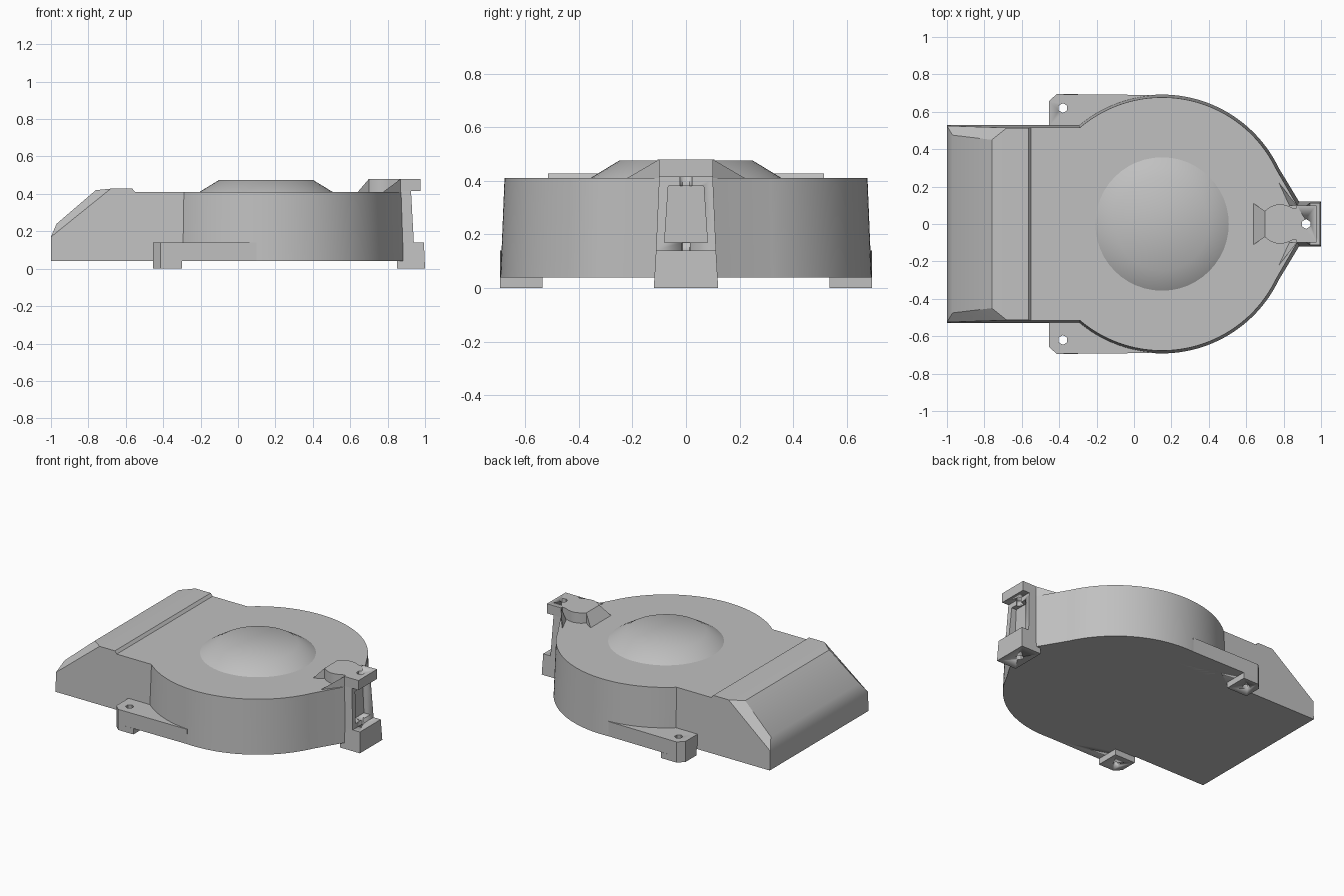
import bpy, bmesh
from math import sin, cos, pi, sqrt, radians, atan2

cube = bpy.data.objects.get("Cube")
if cube:
    bpy.data.objects.remove(cube, do_unlink=True)

grey = bpy.data.materials.new("plain grey")
grey.use_nodes = True
COLOUR = (0.53, 0.53, 0.53, 1)
grey.diffuse_color = COLOUR
grey.node_tree.nodes["Principled BSDF"].inputs["Base Color"].default_value = COLOUR

CX = 0.15            # centre of the round housing
FLOOR, DECK = 0.04, 0.41


def finish(name, bm, angle=30):
    bmesh.ops.recalc_face_normals(bm, faces=bm.faces[:])
    mesh = bpy.data.meshes.new(name)
    bm.to_mesh(mesh)
    bm.free()
    ob = bpy.data.objects.new(name, mesh)
    bpy.context.collection.objects.link(ob)
    mesh.materials.append(grey)
    activate(ob)
    bpy.ops.object.shade_smooth_by_angle(angle=radians(angle))
    return ob


def activate(ob):
    bpy.ops.object.select_all(action='DESELECT')
    ob.select_set(True)
    bpy.context.view_layer.objects.active = ob


def loft(name, low, high, z0, z1, angle=30):
    """Closed solid between two matching outlines."""
    bm = bmesh.new()
    a = [bm.verts.new((x, y, z0)) for x, y in low]
    b = [bm.verts.new((x, y, z1)) for x, y in high]
    bm.faces.new(a[::-1])
    bm.faces.new(b)
    for i in range(len(a)):
        j = (i + 1) % len(a)
        bm.faces.new((a[i], a[j], b[j], b[i]))
    return finish(name, bm, angle)


def hull(name, points):
    """Convex solid, points mirrored over y = 0."""
    bm = bmesh.new()
    for x, y, z in points:
        for s in (1, -1):
            bm.verts.new((x, s * y, z))
    bmesh.ops.convex_hull(bm, input=bm.verts[:])
    bmesh.ops.dissolve_limit(bm, angle_limit=0.01, verts=bm.verts[:], edges=bm.edges[:])
    return finish(name, bm)


def cut(ob, cutter, keep=False):
    mod = ob.modifiers.new("cut", 'BOOLEAN')
    mod.operation, mod.solver, mod.object = 'DIFFERENCE', 'EXACT', cutter
    activate(ob)
    bpy.ops.object.modifier_apply(modifier=mod.name)
    if not keep:
        bpy.data.objects.remove(cutter, do_unlink=True)


def screw_hole(x, y, r=0.026):
    ring = [(x + r * sin(k * pi / 3), y + r * cos(k * pi / 3)) for k in range(6)]
    ob = loft("hole_cutter", ring, ring, -0.1, 0.6)
    ob.hide_render = True
    return ob


def housing_outline(r, half, tail_x, tail_y):
    start = atan2(0.30, 0.62)
    end = pi - atan2(half, sqrt(r * r - half * half))
    n = 48
    side = [(tail_x, tail_y)]
    for i in range(n + 1):
        a = start + (end - start) * i / n
        side.append((CX + r * cos(a), r * sin(a)))
    side.append((-0.55, half))
    return side + [(x, -y) for x, y in reversed(side)]


# Round housing with straight duct and pointed tail, tapered upwards
loft("housing", housing_outline(0.692, 0.53, 0.885, 0.115),
     housing_outline(0.677, 0.515, 0.872, 0.10), FLOOR, DECK)


# Sloping outlet hood
def wall(z):
    return 0.53 - 0.015 * (z - FLOOR) / (DECK - FLOOR)


hood_side = [(-1, 0.04), (-1, 0.17), (-0.68, 0.428), (-0.565, 0.428), (-0.55, 0.41), (-0.55, 0.04)]
hull("outlet_hood", [(x, wall(z), z) for x, z in hood_side]
     + [(-0.97, 0.475, 0.24), (-0.76, 0.45, 0.42)])

# Shallow raised cap on the deck
ring = [(cos(k * pi / 24), sin(k * pi / 24)) for k in range(48)]
loft("raised_cap", [(CX + 0.36 * c, 0.36 * s) for c, s in ring],
     [(CX + 0.25 * c, 0.25 * s) for c, s in ring], DECK - 0.002, 0.475, 35)

# Side mounting ears with feet
for s, side in ((1, "left"), (-1, "right")):
    ear = [(-0.455, 0.52), (0.1, 0.52), (0.1, 0.69), (-0.415, 0.694), (-0.455, 0.655)]
    foot = [(-0.455, 0.535), (-0.30, 0.535), (-0.30, 0.694), (-0.415, 0.694), (-0.455, 0.655)]
    hole = screw_hole(-0.38, s * 0.62)
    for name, shape, z0, z1 in (("ear", ear, FLOOR, 0.14), ("ear_foot", foot, 0, FLOOR)):
        pts = [(x, s * y) for x, y in shape]
        cut(loft(f"{side}_{name}", pts, pts, z0, z1), hole, keep=True)
    bpy.data.objects.remove(hole, do_unlink=True)

# Tail bracket: foot, recessed column and top lug
hole = screw_hole(0.92, 0)
bracket_foot = hull("tail_foot", [(0.85, 0.12, 0), (1, 0.12, 0), (0.85, 0.112, 0.14), (0.994, 0.112, 0.14)])
column = hull("tail_column", [(0.86, 0.112, 0.14), (0.94, 0.112, 0.14),
                              (0.86, 0.10, 0.415), (0.925, 0.10, 0.415)])
recess = hull("recess_cutter", [(x, y, z) for x in (0.89, 1.1)
                                for y, z in ((0.08, 0.17), (0.066, 0.38))])
recess.hide_render = True
cut(column, recess)
lug = hull("tail_lug", [(x, 0.10, z) for x in (0.87, 0.975) for z in (0.415, 0.48)])
for part in (bracket_foot, column, lug):
    cut(part, hole, keep=True)
bpy.data.objects.remove(hole, do_unlink=True)

# Waisted pad with ramp leading to the lug
half = [(0.70, 0.07), (0.73, 0.093), (0.77, 0.106), (0.81, 0.102), (0.85, 0.085), (0.875, 0.085)]
pad = half + [(x, -y) for x, y in reversed(half)]
loft("deck_pad", pad, pad, DECK - 0.005, 0.48)
hull("pad_ramp", [(0.64, 0.11, DECK), (0.70, 0.07, DECK), (0.70, 0.07, 0.48)])

# Small fairings beside the lug
for s, side in ((1, "left"), (-1, "right")):
    bm = bmesh.new()
    for x, y, z in ((0.775, 0.22, DECK), (0.87, 0.10, 0.48), (0.87, 0.10, DECK), (0.83, 0.10, DECK)):
        bm.verts.new((x, s * y, z))
    bmesh.ops.convex_hull(bm, input=bm.verts[:])
    finish(f"{side}_fairing", bm)
